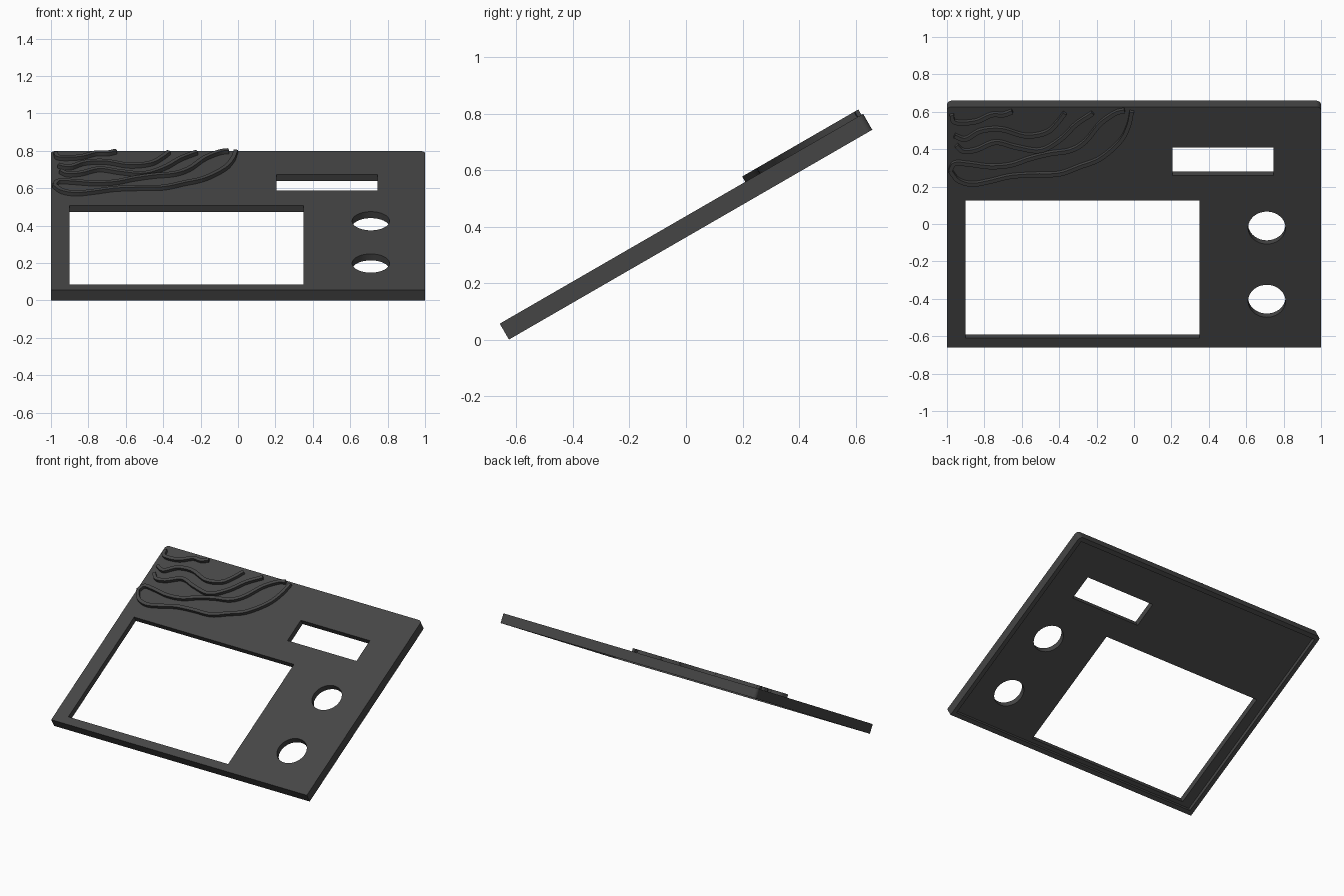
import bpy, bmesh, math
from mathutils import Matrix, Vector

if "Cube" in bpy.data.objects:
    bpy.data.objects.remove(bpy.data.objects["Cube"])

LENGTH, THICK, RIM, SKIN = 1.485, 0.065, 0.03, 0.04
TILT = Matrix.Translation((0, 0.0163, LENGTH / 4)) @ Matrix.Rotation(math.radians(30), 4, 'X')

mat = bpy.data.materials.new("charcoal")
mat.diffuse_color = (0.06, 0.06, 0.06, 1)
mat.use_nodes = True
mat.node_tree.nodes["Principled BSDF"].inputs["Base Color"].default_value = mat.diffuse_color


def make_object(name, bm):
    bmesh.ops.recalc_face_normals(bm, faces=bm.faces)
    mesh = bpy.data.meshes.new(name)
    bm.to_mesh(mesh)
    bm.free()
    mesh.materials.append(mat)
    ob = bpy.data.objects.new(name, mesh)
    bpy.context.collection.objects.link(ob)
    return ob


def prism(name, outline, w0, w1):
    """Extrude a flat outline (x, v) from height w0 to w1."""
    bm = bmesh.new()
    face = bm.faces.new([bm.verts.new((x, v, w0)) for x, v in outline])
    top = bmesh.ops.extrude_face_region(bm, geom=[face])["geom"]
    bmesh.ops.translate(bm, vec=(0, 0, w1 - w0),
                        verts=[g for g in top if isinstance(g, bmesh.types.BMVert)])
    return make_object(name, bm)


def rect(x0, x1, v0, v1):
    return [(x0, v0), (x1, v0), (x1, v1), (x0, v1)]


def arc(cx, cv, r, a0, a1, n):
    return [(cx + r * math.cos(math.radians(a0 + (a1 - a0) * i / n)),
             cv + r * math.sin(math.radians(a0 + (a1 - a0) * i / n))) for i in range(n + 1)]


# Panel with rounded upper corners
h, r = LENGTH / 2, 0.025
panel = prism("panel", [(-1, -h), (1, -h)] + arc(1 - r, h - r, r, 0, 90, 6)
              + arc(r - 1, h - r, r, 90, 180, 6), 0, THICK)

# Openings and the shallow recess underneath
cutters = [
    prism("recess_cutter", rect(-1 + RIM, 1 - RIM, -h + RIM, h - RIM), -0.1, THICK - SKIN),
    prism("screen_cutter", rect(-0.9, 0.35, -0.686, 0.163), -0.2, 0.2),
    prism("slot_cutter", rect(0.205, 0.745, 0.319, 0.492), -0.2, 0.2),
    prism("upper_knob_cutter", arc(0.71, -0.005, 0.1, 0, 360, 64)[:-1], -0.2, 0.2),
    prism("lower_knob_cutter", arc(0.71, -0.457, 0.1, 0, 360, 64)[:-1], -0.2, 0.2),
]
for c in cutters:
    mod = panel.modifiers.new(c.name, 'BOOLEAN')
    mod.operation, mod.solver, mod.object = 'DIFFERENCE', 'EXACT', c
bpy.context.view_layer.update()
cut = bpy.data.meshes.new_from_object(panel.evaluated_get(bpy.context.evaluated_depsgraph_get()))
panel.modifiers.clear()
panel.data = cut
for c in cutters:
    bpy.data.objects.remove(c)
panel.matrix_world = TILT


# Raised wavy ridges
def smooth_path(pts, n=6):
    p = [Vector(q) for q in pts]
    p = [2 * p[0] - p[1]] + p + [2 * p[-1] - p[-2]]
    out = []
    for a, b, c, d in zip(p, p[1:], p[2:], p[3:]):
        for i in range(n):
            t = i / n
            out.append(0.5 * (2 * b + (c - a) * t + (2 * a - 5 * b + 4 * c - d) * t * t
                              + (3 * b - a - 3 * c + d) * t ** 3))
    return out + [p[-2]]


def ridge(name, pts, width=0.022):
    path = smooth_path(pts)
    bm = bmesh.new()
    rings = []
    for i, q in enumerate(path):
        d = (path[min(i + 1, len(path) - 1)] - path[max(i - 1, 0)]).normalized()
        side = Vector((-d.y, d.x)) * width / 2
        rings.append([bm.verts.new((*(q + side * s), w)) for s, w in
                      ((1, THICK - 0.005), (1, THICK + 0.022),
                       (-1, THICK + 0.022), (-1, THICK - 0.005))])
    for a, b in zip(rings, rings[1:]):
        for k in range(4):
            bm.faces.new((a[k], a[(k + 1) % 4], b[(k + 1) % 4], b[k]))
    bm.faces.new(rings[0])
    bm.faces.new(rings[-1])
    ob = make_object(name, bm)
    ob.matrix_world = TILT


ridge("ridge_1", [(-.975, .70), (-.965, .66), (-.92, .65), (-.84, .66), (-.76, .70),
                  (-.70, .70), (-.65, .72)])
ridge("ridge_2", [(-.96, .57), (-.90, .55), (-.82, .60), (-.71, .61), (-.58, .57),
                  (-.47, .59), (-.41, .65), (-.37, .71)])
ridge("ridge_3", [(-.95, .51), (-.91, .475), (-.84, .485), (-.74, .53), (-.63, .50),
                  (-.50, .48), (-.39, .55), (-.31, .64), (-.22, .71)])
ridge("ridge_4", [(-.983, .355), (-.957, .40), (-.877, .395), (-.77, .38), (-.66, .39),
                  (-.556, .43), (-.45, .46), (-.34, .48), (-.26, .535), (-.18, .645),
                  (-.10, .71), (-.05, .725)])
ridge("ridge_5", [(-.983, .355), (-.94, .296), (-.866, .272), (-.77, .29), (-.66, .32),
                  (-.53, .33), (-.40, .335), (-.29, .38), (-.18, .43), (-.075, .535),
                  (-.03, .63), (-.012, .72)])
